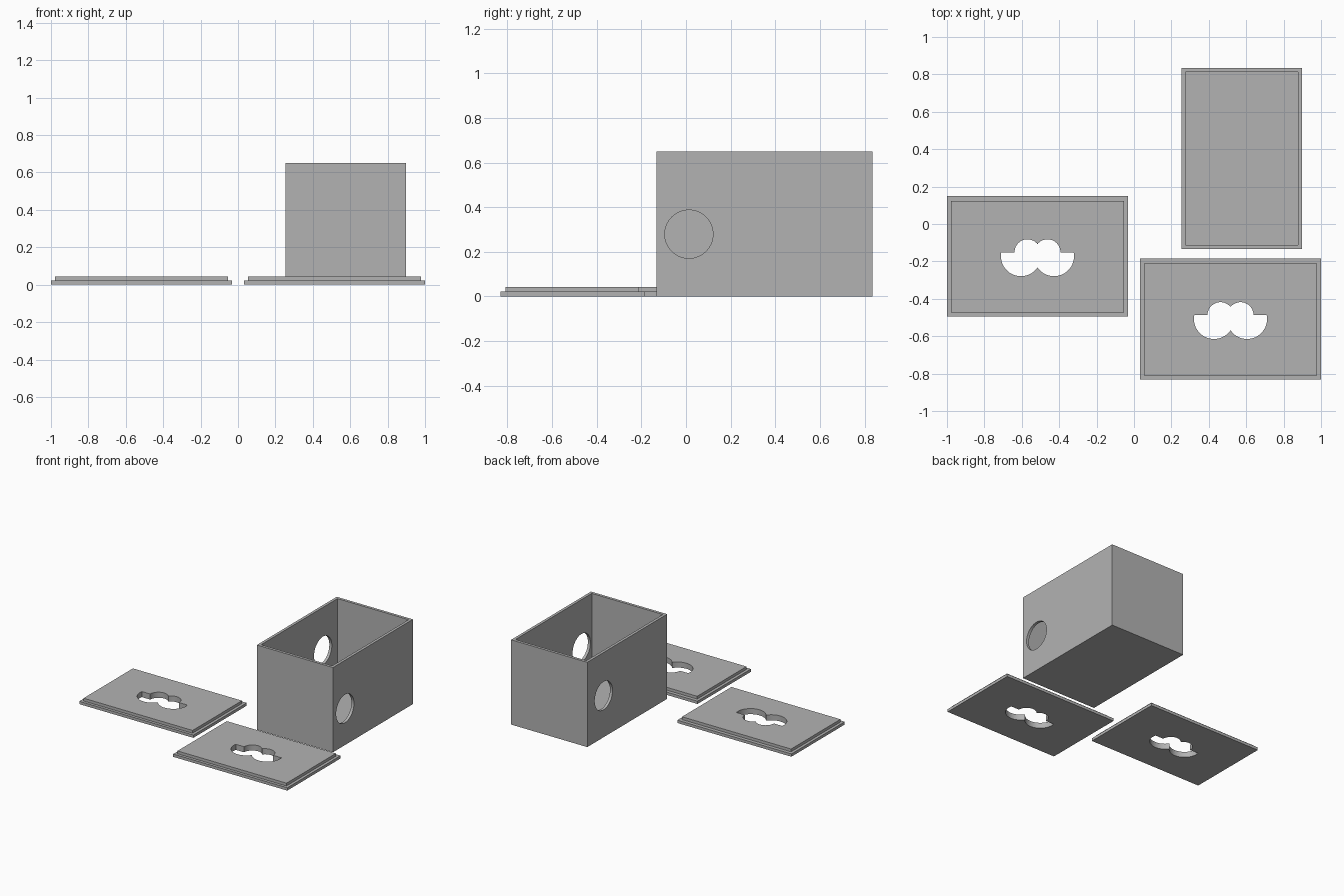
import bpy
import bmesh
from math import sin, cos, asin, acos, pi
from mathutils import Matrix

cube = bpy.data.objects.get("Cube")
if cube:
    bpy.data.objects.remove(cube, do_unlink=True)

grey = bpy.data.materials.new("plain grey")
grey.use_nodes = True
COLOUR = (0.45, 0.45, 0.45, 1)
grey.diffuse_color = COLOUR
grey.node_tree.nodes["Principled BSDF"].inputs["Base Color"].default_value = COLOUR

WALL = 0.0215
LONG, SHORT, HEIGHT = 0.968, 0.646, 0.65


def make_object(name, bm):
    bmesh.ops.recalc_face_normals(bm, faces=bm.faces)
    mesh = bpy.data.meshes.new(name)
    bm.to_mesh(mesh)
    bm.free()
    mesh.materials.append(grey)
    ob = bpy.data.objects.new(name, mesh)
    bpy.context.collection.objects.link(ob)
    return ob


def stack(name, loops):
    """Closed solid from a chain of outlines, capped at both ends."""
    bm = bmesh.new()
    rings = [[bm.verts.new(p) for p in loop] for loop in loops]
    n = len(rings[0])
    for a, b in zip(rings, rings[1:]):
        for i in range(n):
            j = (i + 1) % n
            bm.faces.new((a[i], a[j], b[j], b[i]))
    bm.faces.new(rings[0])
    bm.faces.new(rings[-1])
    return make_object(name, bm)


def rect(x0, x1, y0, y1, z):
    return [(x0, y0, z), (x1, y0, z), (x1, y1, z), (x0, y1, z)]


def cut(target, cutter):
    mod = target.modifiers.new("cut", 'BOOLEAN')
    mod.object = cutter
    mod.operation = 'DIFFERENCE'
    mod.solver = 'EXACT'
    bpy.ops.object.select_all(action='DESELECT')
    bpy.context.view_layer.objects.active = target
    target.select_set(True)
    bpy.ops.object.modifier_apply(modifier=mod.name)
    bpy.data.objects.remove(cutter, do_unlink=True)


def smooth(ob):
    bpy.ops.object.select_all(action='DESELECT')
    bpy.context.view_layer.objects.active = ob
    ob.select_set(True)
    bpy.ops.object.shade_smooth_by_angle(angle=pi / 6)


def arc(cx, cy, r, start, end, steps=28):
    angles = [start + (end - start) * i / steps for i in range(steps + 1)]
    return [(cx + r * cos(a), cy + r * sin(a)) for a in angles]


def slot_outline():
    """Two large lobes below a flat edge, two small lobes above it."""
    big, big_x, flat = 0.107, 0.0885, 0.0205
    small, small_x = 0.0695, 0.0535
    # right half, from the lower cusp round to the upper cusp
    half = arc(big_x, 0, big, -pi + acos(big_x / big), asin(flat / big))
    half += arc(small_x, flat, small, 0, pi - acos(small_x / small))
    mirrored = [(-x, y) for x, y in reversed(half)]
    return half + mirrored[1:-1]


# Open box with a round hole in each long side
x0, x1 = 0.253, 0.899
y0, y1 = -0.133, 0.835
inner = (x0 + WALL, x1 - WALL, y0 + WALL, y1 - WALL)
box = stack("open_box", [
    rect(x0, x1, y0, y1, 0),
    rect(x0, x1, y0, y1, HEIGHT),
    rect(*inner, HEIGHT),
    rect(*inner, WALL),
])
for side_x, hole_y, hole_z in ((x1, 0.013, 0.279), (x0, 0.637, 0.318)):
    bm = bmesh.new()
    place = Matrix.Translation((side_x, hole_y, hole_z)) @ Matrix.Rotation(pi / 2, 4, 'Y')
    bmesh.ops.create_cone(bm, cap_ends=True, segments=64, radius1=0.108,
                          radius2=0.108, depth=0.1, matrix=place)
    cut(box, make_object("hole_cutter", bm))
smooth(box)

# Two stepped lids with a lobed slot
for name, cx, cy in (("right_lid", -0.516, -0.172), ("left_lid", 0.516, -0.508)):
    ax, bx = cx - LONG / 2, cx + LONG / 2
    ay, by = cy - SHORT / 2, cy + SHORT / 2
    lip = (ax + WALL, bx - WALL, ay + WALL, by - 0.027)
    lid = stack(name, [
        rect(ax, bx, ay, by, 0),
        rect(ax, bx, ay, by, WALL),
        rect(*lip, WALL),
        rect(*lip, 2 * WALL),
    ])
    outline = slot_outline()
    cutter = stack("slot_cutter", [
        [(cx + x, cy + y, z) for x, y in outline] for z in (-0.05, 0.1)])
    cut(lid, cutter)
    smooth(lid)
